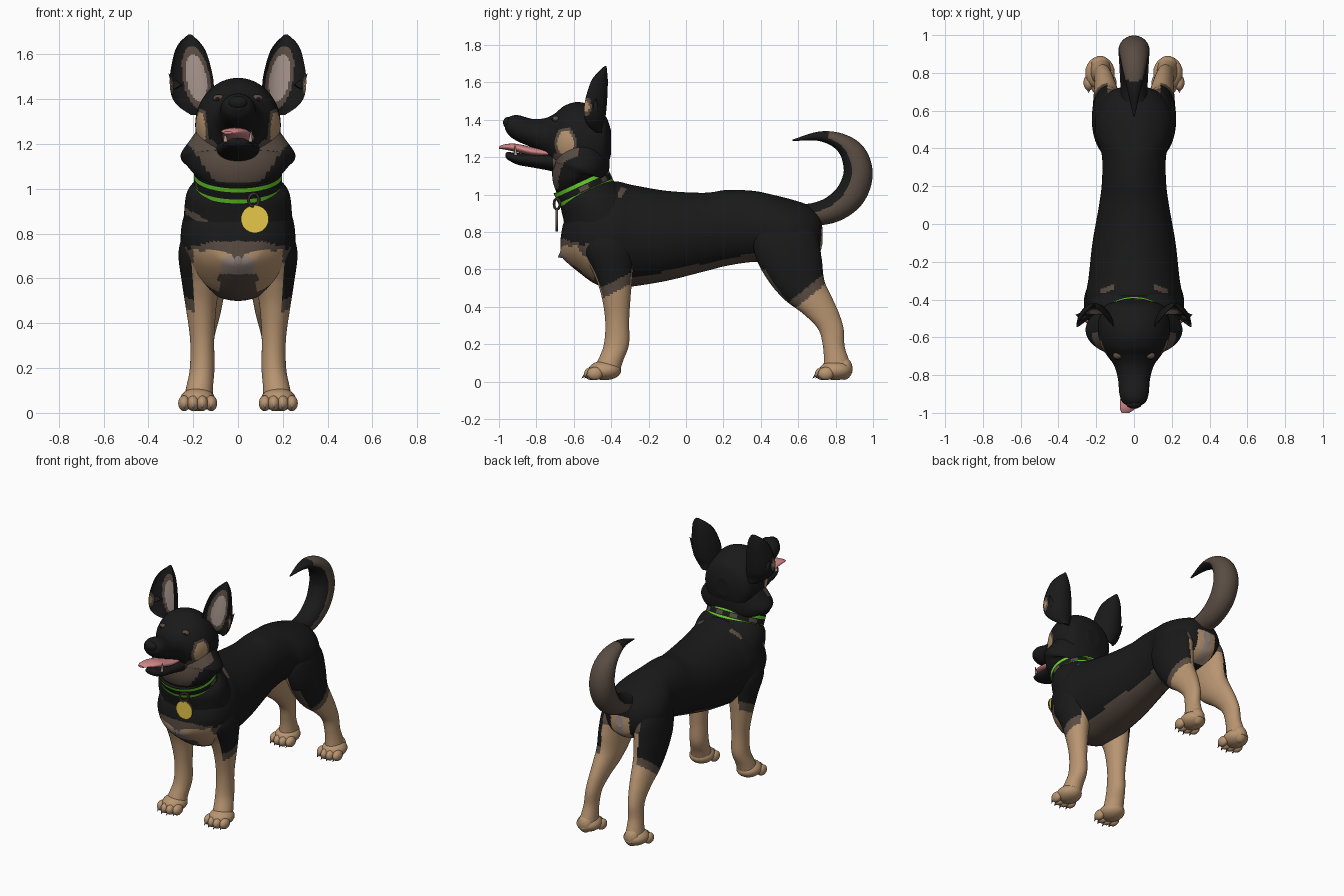
import bpy, bmesh, math
from mathutils import Vector, Matrix

cube = bpy.data.objects.get("Cube")
if cube:
    bpy.data.objects.remove(cube, do_unlink=True)

# Flat colours
COLOURS = {
    "black fur": (0.010, 0.010, 0.010),
    "tan fur": (0.48, 0.30, 0.165),
    "brown fur": (0.10, 0.072, 0.055),
    "pale skin": (0.36, 0.28, 0.25),
    "tongue pink": (0.64, 0.24, 0.25),
    "tag gold": (1.0, 0.72, 0.08),
    "collar green": (0.13, 0.65, 0.02),
}
BLACK, TAN, BROWN, PALE, PINK, GOLD, GREEN = range(len(COLOURS))
MATERIALS = []
for label, rgb in COLOURS.items():
    mat = bpy.data.materials.new(label)
    mat.use_nodes = True
    mat.diffuse_color = (*rgb, 1)
    shader = mat.node_tree.nodes["Principled BSDF"]
    shader.inputs["Base Color"].default_value = (*rgb, 1)
    shader.inputs["Roughness"].default_value = 0.8
    MATERIALS.append(mat)

X, Y, Z = Vector((1, 0, 0)), Vector((0, 1, 0)), Vector((0, 0, 1))


def finish(bm, name, rule):
    """Colour faces by a fixed index or by rule(centre, normal), then make the object."""
    bmesh.ops.recalc_face_normals(bm, faces=bm.faces)
    bm.normal_update()
    for f in bm.faces:
        f.smooth = len(f.verts) < 5
        f.material_index = rule(f.calc_center_median(), f.normal) if callable(rule) else rule
    mesh = bpy.data.meshes.new(name)
    bm.to_mesh(mesh)
    bm.free()
    for mat in MATERIALS:
        mesh.materials.append(mat)
    obj = bpy.data.objects.new(name, mesh)
    bpy.context.collection.objects.link(obj)


def loft(name, stations, rule, axis=None, sub=12, seg=72, cup=False):
    """Smooth tube through (x, y, z, half width, half depth) stations."""
    pts = [Vector(s) for s in stations]
    path = []
    for i in range(len(pts) - 1):
        a, b = pts[max(i - 1, 0)], pts[i]
        c, d = pts[i + 1], pts[min(i + 2, len(pts) - 1)]
        for k in range(sub):
            t = k / sub
            path.append(b + (c - a) * (t / 2) + (a * 2 - b * 5 + c * 4 - d) * (t * t / 2)
                        + (b * 3 - a - c * 3 + d) * (t ** 3 / 2))
    path.append(pts[-1])
    bm = bmesh.new()
    rings = []
    for i, p in enumerate(path):
        centre = Vector(p[:3])
        side = axis
        if side is None:
            ahead, behind = path[min(i + 1, len(path) - 1)], path[max(i - 1, 0)]
            side = X.cross(Vector((ahead - behind)[:3])).normalized()
        ring = []
        for k in range(seg):
            ang = math.tau * k / seg
            depth = math.sin(ang)
            if cup and depth < 0:
                depth *= -0.6
            ring.append(bm.verts.new(centre + X * (max(p[3], 0.002) * math.cos(ang))
                                     + side * (max(p[4], 0.002) * depth)))
        rings.append(ring)
    for lower, upper in zip(rings, rings[1:]):
        for k in range(seg):
            j = (k + 1) % seg
            bm.faces.new((lower[k], lower[j], upper[j], upper[k]))
    bm.faces.new(rings[0])
    bm.faces.new(rings[-1])
    finish(bm, name, rule)


def upright(profile):
    """Turn (y, top, bottom, half width) rows into stations."""
    return [(0, y, (t + b) / 2, w, (t - b) / 2) for y, t, b, w in profile]


def ball(name, place, size, rule):
    bm = bmesh.new()
    bmesh.ops.create_uvsphere(bm, u_segments=24, v_segments=14, radius=1,
                              matrix=Matrix.LocRotScale(Vector(place), None, Vector(size)))
    finish(bm, name, rule)


def cone(name, base, tip, radius, rule, blunt=0.0, seg=16):
    base, tip = Vector(base), Vector(tip)
    turn = (tip - base).to_track_quat('Z', 'Y')
    bm = bmesh.new()
    bmesh.ops.create_cone(bm, cap_ends=True, segments=seg, radius1=radius, radius2=blunt,
                          depth=(tip - base).length,
                          matrix=Matrix.LocRotScale((base + tip) / 2, turn, None))
    finish(bm, name, rule)


# Torso with tan chest, brown belly and small shoulder marks
def torso_rule(c, n):
    wide = abs(c.x)
    if c.y < -0.49 and c.z < 0.765 - 0.3 * max(wide - 0.12, 0):
        if wide < 0.085 and c.z < 0.62:
            return BROWN
        if wide < 0.075 and c.z < 0.72 - wide * 0.5:
            return PALE
        return TAN if c.z < 0.705 + 0.2 * min(wide, 0.1) and wide < 0.2 and n.y < -0.3 else BROWN
    if c.y > 0.62 and c.z < 0.82 and wide < 0.07:
        return PALE if wide < 0.025 else TAN
    if c.y < 0.42 and c.z < 0.612 + 0.21 * max(c.y, -0.28) and n.z < -0.1:
        return BROWN
    if n.z > 0.4 and math.hypot((wide - 0.14) / 0.04, (c.y + 0.345 + (wide - 0.14) * 0.4) / 0.016) < 1:
        return BROWN
    return BLACK


loft("torso", upright([
    (-0.67, 0.77, 0.68, 0.03), (-0.65, 0.86, 0.65, 0.12), (-0.58, 0.97, 0.59, 0.21),
    (-0.48, 1.04, 0.52, 0.25), (-0.38, 1.07, 0.50, 0.255), (-0.28, 1.05, 0.51, 0.24),
    (-0.1, 1.02, 0.54, 0.22), (0.1, 1.01, 0.59, 0.185), (0.22, 1.025, 0.62, 0.17),
    (0.36, 1.02, 0.64, 0.17), (0.46, 1.0, 0.63, 0.20), (0.56, 0.975, 0.62, 0.205),
    (0.65, 0.945, 0.64, 0.17), (0.71, 0.90, 0.68, 0.11), (0.73, 0.82, 0.74, 0.03),
]), torso_rule, axis=Z)
cone("chest_tuft", (0, -0.62, 0.70), (0, -0.685, 0.665), 0.06, PALE)


# Neck and ruff
def neck_rule(c, n):
    if c.z > 1.03 and c.y < -0.575 and abs(c.x) < 0.1 + 0.7 * (c.z - 1.03):
        return BROWN
    return BROWN if c.y < -0.5 and c.x < -0.06 and abs(c.z - 0.77 + 0.55 * c.x) < 0.014 else BLACK


loft("neck", [
    (0, -0.40, 0.76, 0.24, 0.22), (0, -0.47, 0.90, 0.24, 0.20), (0, -0.52, 0.985, 0.225, 0.165),
    (0, -0.55, 1.045, 0.175, 0.145), (0, -0.57, 1.10, 0.225, 0.145),
    (0, -0.56, 1.15, 0.256, 0.15), (0, -0.55, 1.23, 0.205, 0.14), (0, -0.54, 1.34, 0.13, 0.10),
], neck_rule)


# Head with cheek patches
def head_rule(c, n):
    spot = math.hypot((c.y + 0.645) / 0.045, (c.z - 1.275) / 0.065)
    if abs(c.x) > 0.09 and spot < 1.3:
        return TAN if spot < 1 else BROWN
    return BROWN if -0.71 < c.y < -0.56 and c.z < 1.22 else BLACK


loft("head", upright([
    (-0.40, 1.34, 1.22, 0.05), (-0.43, 1.42, 1.13, 0.15), (-0.50, 1.475, 1.08, 0.185),
    (-0.58, 1.495, 1.08, 0.19), (-0.65, 1.475, 1.11, 0.172), (-0.70, 1.435, 1.15, 0.14),
    (-0.75, 1.41, 1.21, 0.105), (-0.82, 1.405, 1.25, 0.085), (-0.90, 1.425, 1.285, 0.077),
    (-0.945, 1.415, 1.315, 0.06), (-0.968, 1.385, 1.35, 0.02),
]), head_rule, axis=Z)
loft("lower_jaw", upright([
    (-0.66, 1.25, 1.11, 0.10), (-0.74, 1.225, 1.13, 0.09), (-0.82, 1.22, 1.145, 0.075),
    (-0.90, 1.222, 1.16, 0.065), (-0.95, 1.228, 1.185, 0.045), (-0.965, 1.22, 1.20, 0.01),
]), lambda c, n: BROWN if c.y > -0.71 else BLACK, axis=Z)
loft("tongue", [
    (0, -0.72, 1.22, 0.07, 0.02), (0, -0.82, 1.23, 0.072, 0.024), (-0.01, -0.91, 1.25, 0.062, 0.022),
    (-0.03, -0.97, 1.255, 0.045, 0.014), (-0.045, -1.0, 1.25, 0.02, 0.006),
], PINK, axis=Z, seg=24)
ball("nose", (0, -0.952, 1.385), (0.042, 0.026, 0.03), BLACK)

# Collar, ring and tag
MIDDLE = Vector((0, -0.545, 1.035))
LEAN = Vector((0, -0.42, 0.907)).normalized()


def collar_rule(c, n):
    height = abs((c - MIDDLE).dot(LEAN))
    if 0.017 < height < 0.037:
        return GREEN
    weave = math.sin(9 * math.atan2(c.x, c.y - MIDDLE.y))
    return BROWN if height < 0.012 and c.y > -0.6 and weave > 0.3 else BLACK


loft("collar", [(*(MIDDLE + LEAN * h), 0.196, 0.160) for h in (-0.042, -0.021, 0, 0.021, 0.042)],
     collar_rule, axis=LEAN.cross(X))
bpy.ops.mesh.primitive_torus_add(major_radius=0.028, minor_radius=0.007, major_segments=24,
                                 minor_segments=8, location=(0.07, -0.69, 0.95),
                                 rotation=(math.pi / 2, 0, 0.6))
ring = bpy.context.object
ring.name = "tag_ring"
ring.data.materials.append(MATERIALS[BROWN])
cone("tag", (0.075, -0.685, 0.865), (0.075, -0.697, 0.865), 0.062,
     lambda c, n: GOLD if abs(n.y) > 0.5 else BROWN, blunt=0.062, seg=32)

# Tail, brown along its outer curve
CURL = Vector((0, 0.78, 1.14))


def tail_rule(c, n):
    out = (c - CURL).normalized()
    return BROWN if n.dot(out) > 0.1 and (c.z < 1.25 or c.y > 0.76) and c.y > 0.66 else BLACK


loft("tail", [
    (0, 0.56, 0.90, 0.07, 0.05), (0, 0.68, 0.895, 0.07, 0.06), (0, 0.79, 0.925, 0.075, 0.072),
    (0, 0.88, 1.0, 0.08, 0.08), (0, 0.92, 1.11, 0.082, 0.078), (0, 0.895, 1.215, 0.075, 0.068),
    (0, 0.82, 1.285, 0.06, 0.045), (0, 0.71, 1.312, 0.035, 0.025), (0, 0.57, 1.29, 0.004, 0.004),
], tail_rule)


# Paired parts
def build_side(side, s):
    def mirrored(rows):
        return [(s * x, *rest) for x, *rest in rows]

    def ear_rule(c, n):
        inner = math.hypot((s * c.x - 0.187 - 0.15 * (c.z - 1.5)) / 0.045, (c.z - 1.495) / 0.105)
        if n.y < -0.1 and inner < 1.35:
            return PALE if inner < 1 else BROWN
        spot = math.hypot((c.y + 0.535) / 0.03, (c.z - 1.47) / 0.05)
        if s * c.x > 0.23 and spot < 1:
            return TAN if spot < 0.6 else BROWN
        return BLACK

    def front_rule(c, n):
        outer = s * n.x > 0.45
        level = 0.48 + 0.5 * (c.y + 0.38) if outer else 0.70
        return TAN if c.z < level else BROWN if c.z < level + 0.06 else BLACK

    def hind_rule(c, n):
        if s * n.x < -0.15 or (n.y > 0.75 and s * c.x < 0.14):
            return TAN if c.z < 0.72 else BROWN
        edge = 0.39 + 0.8 * (c.y - 0.58)
        if c.z < edge:
            return TAN
        return BROWN if c.z < edge + 0.06 or (n.y < -0.6 and c.z < 0.6) else BLACK

    loft(side + "_ear", mirrored([
        (0.18, -0.48, 1.33, 0.03, 0.03), (0.193, -0.525, 1.37, 0.075, 0.08),
        (0.203, -0.545, 1.42, 0.095, 0.115), (0.208, -0.54, 1.50, 0.096, 0.118),
        (0.212, -0.51, 1.60, 0.074, 0.092), (0.215, -0.475, 1.65, 0.048, 0.054),
        (0.215, -0.435, 1.688, 0.008, 0.01),
    ]), ear_rule, axis=Y, cup=True)
    cone(side + "_ear_tuft", (s * 0.27, -0.49, 1.45), (s * 0.31, -0.48, 1.515), 0.025, BLACK)
    ball(side + "_brow", (s * 0.086, -0.696, 1.405), (0.026, 0.019, 0.016), BROWN)
    ball(side + "_eye", (s * 0.09, -0.709, 1.402), (0.010, 0.010, 0.008), BLACK)
    cone(side + "_canine", (s * 0.055, -0.91, 1.21), (s * 0.06, -0.915, 1.27), 0.010, PALE)

    loft(side + "_front_leg", mirrored([
        (0.15, -0.42, 0.85, 0.08, 0.10), (0.165, -0.42, 0.72, 0.10, 0.14),
        (0.165, -0.39, 0.58, 0.085, 0.105), (0.165, -0.375, 0.47, 0.068, 0.08),
        (0.160, -0.368, 0.33, 0.054, 0.064), (0.160, -0.372, 0.20, 0.055, 0.067),
        (0.172, -0.405, 0.11, 0.060, 0.068), (0.178, -0.43, 0.05, 0.066, 0.075),
    ]), front_rule, axis=Y)
    loft(side + "_hind_leg", mirrored([
        (0.11, 0.52, 0.90, 0.06, 0.10), (0.125, 0.53, 0.78, 0.085, 0.17),
        (0.135, 0.55, 0.66, 0.088, 0.175), (0.14, 0.59, 0.54, 0.08, 0.15),
        (0.147, 0.655, 0.44, 0.068, 0.13), (0.155, 0.725, 0.36, 0.055, 0.095),
        (0.163, 0.775, 0.28, 0.046, 0.068), (0.17, 0.79, 0.19, 0.045, 0.058),
        (0.175, 0.805, 0.11, 0.052, 0.068), (0.178, 0.81, 0.05, 0.06, 0.08),
    ]), hind_rule, axis=Y)

    for end, y in (("front", -0.435), ("hind", 0.80)):
        part = f"{side}_{end}_"
        ball(part + "paw", (s * 0.18, y, 0.06), (0.078, 0.088, 0.052), TAN)
        for i in range(4):
            x = s * (0.18 + (i - 1.5) * 0.04)
            reach = y - (0.068 if i in (1, 2) else 0.052)
            ball(f"{part}toe_{i + 1}", (x, reach, 0.043), (0.027, 0.042, 0.035), TAN)
            cone(f"{part}claw_{i + 1}", (x, reach - 0.025, 0.045), (x, reach - 0.055, 0.018), 0.015, PALE)
    ball(side + "_hind_heel", (s * 0.178, 0.845, 0.07), (0.05, 0.045, 0.06), TAN)


for side, sign in (("left", 1), ("right", -1)):
    build_side(side, sign)
